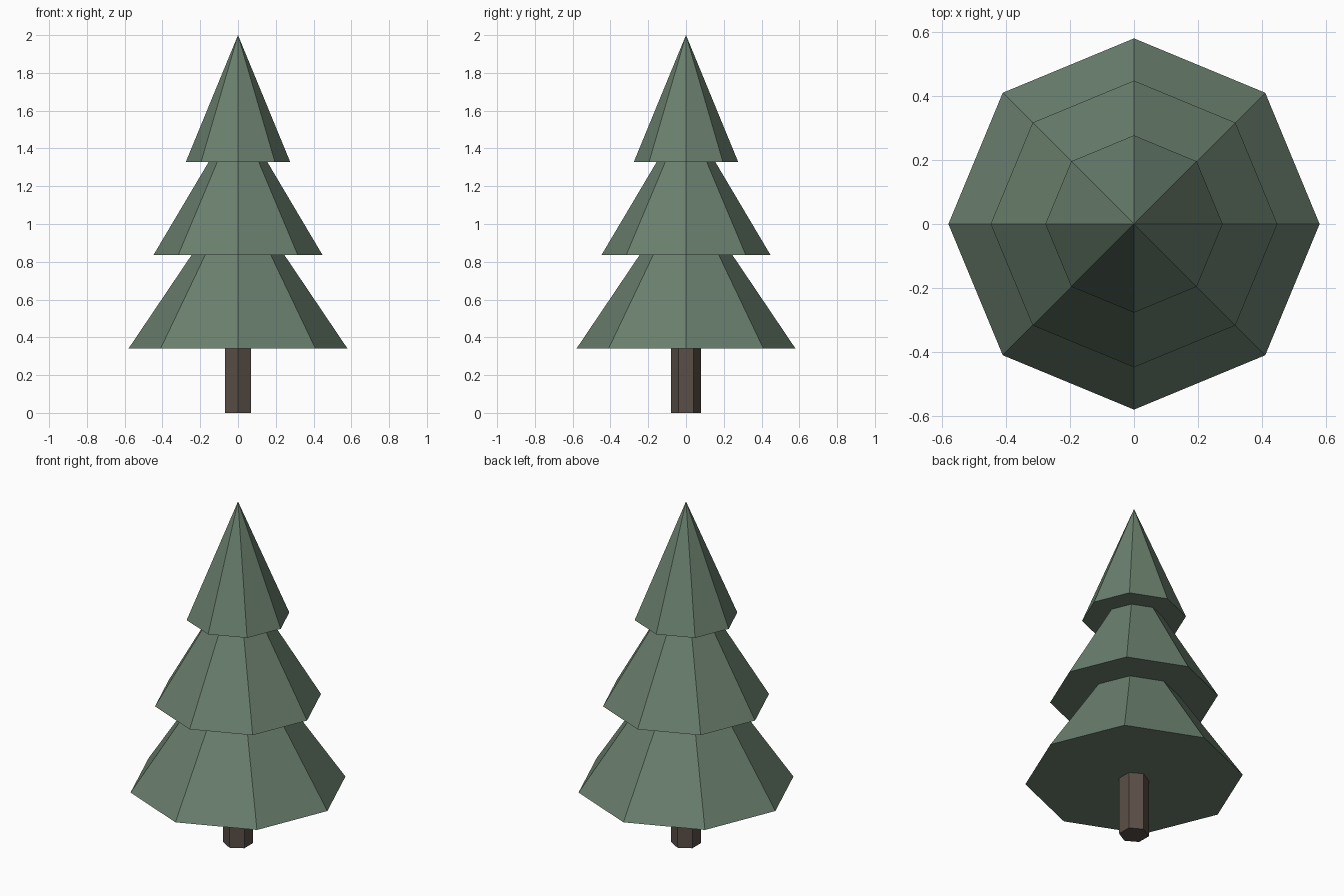
import bpy

cube = bpy.data.objects.get("Cube")
if cube:
    bpy.data.objects.remove(cube, do_unlink=True)


def make_material(name, rgb):
    mat = bpy.data.materials.new(name)
    mat.use_nodes = True
    color = (*rgb, 1.0)
    mat.diffuse_color = color
    mat.node_tree.nodes["Principled BSDF"].inputs["Base Color"].default_value = color
    return mat


def make_cone(name, sides, bottom_radius, top_radius, base, top, mat):
    bpy.ops.mesh.primitive_cone_add(
        vertices=sides, radius1=bottom_radius, radius2=top_radius,
        depth=top - base, location=(0, 0, (base + top) / 2))
    obj = bpy.context.object
    obj.name = name
    obj.data.materials.append(mat)
    return obj


needle_green = make_material("needle green", (0.145, 0.215, 0.155))
bark_brown = make_material("bark brown", (0.105, 0.078, 0.063))

# Hexagonal trunk, ending just inside the lowest tier
make_cone("trunk", 6, 0.08, 0.08, 0, 0.36, bark_brown)

# Three overlapping eight-sided foliage tiers
tiers = [
    ("lower_foliage", 0.58, 0.34, 1.20),
    ("middle_foliage", 0.448, 0.835, 1.59),
    ("top_foliage", 0.277, 1.327, 2.0),
]
for name, radius, base, top in tiers:
    make_cone(name, 8, radius, 0, base, top, needle_green)
